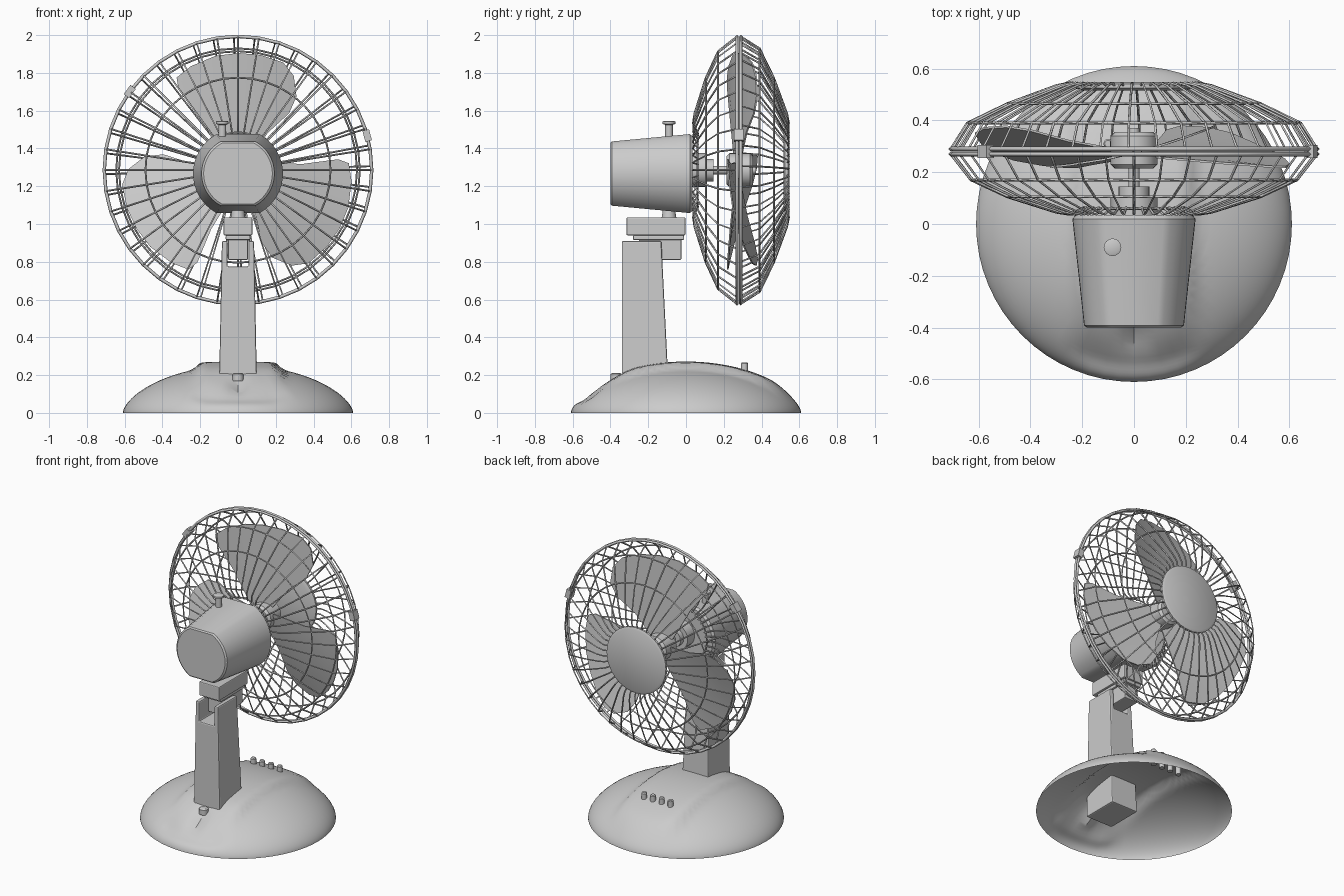
import bpy, bmesh, math
from mathutils import Vector

if "Cube" in bpy.data.objects:
    bpy.data.objects.remove(bpy.data.objects["Cube"])

CZ = 1.285          # fan axis height
TAU = math.tau
grey = bpy.data.materials.new("light_grey")
grey.diffuse_color = (0.6, 0.6, 0.6, 1)
grey.use_nodes = True
grey.node_tree.nodes["Principled BSDF"].inputs["Base Color"].default_value = grey.diffuse_color


def finish(name, bm, smooth=True, bevel=0.0):
    bmesh.ops.recalc_face_normals(bm, faces=bm.faces)
    me = bpy.data.meshes.new(name)
    bm.to_mesh(me)
    bm.free()
    ob = bpy.data.objects.new(name, me)
    bpy.context.collection.objects.link(ob)
    me.materials.append(grey)
    if smooth:
        bpy.ops.object.select_all(action='DESELECT')
        bpy.context.view_layer.objects.active = ob
        ob.select_set(True)
        bpy.ops.object.shade_smooth_by_angle(angle=math.radians(35))
    if bevel:
        m = ob.modifiers.new("bevel", 'BEVEL')
        m.width, m.segments = bevel, 2
    return ob


def loft(name, loops, smooth=True, bevel=0.0):
    """Skin a row of equal-length closed loops and cap both ends."""
    bm = bmesh.new()
    rows = [[bm.verts.new(p) for p in lp] for lp in loops]
    n = len(rows[0])
    for a, b in zip(rows, rows[1:]):
        for i in range(n):
            j = (i + 1) % n
            bm.faces.new((a[i], a[j], b[j], b[i]))
    bm.faces.new(rows[0])
    bm.faces.new(rows[-1])
    return finish(name, bm, smooth, bevel)


def turned(name, profile, centre, axis='Z', n=24):
    """Solid of revolution; profile is (radius, offset along axis)."""
    cx, cy, cz = centre
    loops = []
    for r, h in profile:
        lp = []
        for i in range(n):
            c, s = r * math.cos(TAU * i / n), r * math.sin(TAU * i / n)
            lp.append((cx + c, cy + s, cz + h) if axis == 'Z' else (cx + c, cy + h, cz + s))
        loops.append(lp)
    return loft(name, loops)


def box(name, x, y, z, bevel=0.006):
    def lp(h):
        return [(x[0], y[0], h), (x[1], y[0], h), (x[1], y[1], h), (x[0], y[1], h)]
    return loft(name, [lp(z[0]), lp(z[1])], False, bevel)


def wires(name, paths, radius, cyclic):
    cu = bpy.data.curves.new(name, 'CURVE')
    cu.dimensions = '3D'
    cu.bevel_depth, cu.bevel_resolution = radius, 0
    cu.use_fill_caps = True
    for path in paths:
        sp = cu.splines.new('POLY')
        sp.points.add(len(path) - 1)
        for p, co in zip(sp.points, path):
            p.co = (*co, 1)
        sp.use_cyclic_u = cyclic
    cu.materials.append(grey)
    ob = bpy.data.objects.new(name, cu)
    bpy.context.collection.objects.link(ob)


def polar(r, a, y):
    return (r * math.cos(a), y, CZ + r * math.sin(a))


# Base: open domed shell with a raised central band and a cord groove in front
def step(e0, e1, v):
    t = min(1, max(0, (v - e0) / (e1 - e0)))
    return t * t * (3 - 2 * t)


def dome(x, y):
    q = max(0, 1 - (x * x + y * y) / 0.61 ** 2)
    z = 0.252 * q ** 0.62
    band = 1 - step(0.19, 0.25, abs(x))
    z += band * min(0.02 + 0.3 * x * x, 0.035) * step(0.05, 0.5, q)
    z -= 0.035 * step(0.25, 0.5, -y) * step(0, 0.25, q) * band
    return max(0, z - 0.035 * math.exp(-(x / 0.035) ** 2 - ((y + 0.43) / 0.07) ** 2))


bm = bmesh.new()
SEG, RINGS = 64, 28
top = bm.verts.new((0, 0, dome(0, 0)))
prev = None
for k in range(1, RINGS + 1):
    r = 0.61 * math.sin(math.pi / 2 * k / RINGS)
    ring = []
    for i in range(SEG):
        x, y = r * math.cos(TAU * i / SEG), r * math.sin(TAU * i / SEG)
        ring.append(bm.verts.new((x, y, 0 if k == RINGS else dome(x, y))))
    for i in range(SEG):
        j = (i + 1) % SEG
        bm.faces.new((prev[i], ring[i], ring[j], prev[j]) if prev else (top, ring[i], ring[j]))
    prev = ring
finish("base_shell", bm)

# Speed buttons in a row, with stems reaching inside the shell
for i in range(4):
    turned("speed_button", [(0.018, 0.16), (0.018, 0.262), (0.013, 0.268)],
           (-0.1 + 0.2 * i / 3, 0.31, 0), n=12)
turned("base_screw", [(0.03, 0.17), (0.03, 0.205), (0.02, 0.212)], (0, -0.37, 0), n=16)

# Column: slotted tapering post, its back face leaning with height
outline = [(-0.102, 0.07), (0.102, 0.07), (0.085, 0.91), (0.056, 0.91),
           (0.056, 0.775), (-0.056, 0.775), (-0.056, 0.91), (-0.085, 0.91)]
loft("column", [[(x, -0.34, z) for x, z in outline],
                [(x, -0.085 - 0.05 * z, z) for x, z in outline]], False, 0.008)

# Tilt joint and neck
box("tilt_tongue", (-0.053, 0.053), (-0.25, -0.025), (0.81, 0.95))
box("tilt_collar", (-0.065, 0.065), (-0.28, -0.01), (0.915, 0.94))
box("tilt_block", (-0.076, 0.076), (-0.315, -0.003), (0.94, 1.035))
turned("neck", [(0.04, 1.03), (0.036, 1.05), (0.03, 1.1)], (0, -0.09, 0))

# Motor housing: round section with flattened top and bottom
def housing_loop(y, r, flat):
    a = math.asin(flat / r)
    angles = [-a + 2 * a * i / 16 for i in range(17)]
    angles += [math.pi + t for t in angles]
    return [(r * math.cos(t), y, 1.267 + r * math.sin(t)) for t in angles]


loft("motor_housing", [housing_loop(-0.4, 0.182, 0.162), housing_loop(-0.392, 0.193, 0.17),
                       housing_loop(0.02, 0.238, 0.209), housing_loop(0.035, 0.225, 0.197)])
turned("swing_knob", [(0.02, 1.44), (0.02, 1.525), (0.034, 1.53), (0.034, 1.542), (0.025, 1.546)],
       (-0.083, -0.09, 0), n=16)

# Drive parts on the axis
turned("cage_nut", [(0.09, 0.03), (0.09, 0.11), (0.06, 0.11), (0.06, 0.145)], (0, 0, CZ), 'Y', 20)
turned("shaft", [(0.022, 0.1), (0.022, 0.37)], (0, 0, CZ), 'Y', 12)
turned("blade_hub", [(0.075, 0.215), (0.09, 0.23), (0.09, 0.34), (0.075, 0.355)], (0, 0, CZ), 'Y')

# Blades: one pitched outline swept around the axis
blade = [(0.05, 0.05), (0.16, 0.2), (0.27, 0.3), (0.31, 0.39), (0.295, 0.5), (0.24, 0.57),
         (0.12, 0.61), (0, 0.62), (-0.12, 0.605), (-0.25, 0.55), (-0.325, 0.49),
         (-0.315, 0.43), (-0.2, 0.28), (-0.08, 0.06)]
for k in range(3):
    c, s = math.cos(TAU * k / 3), math.sin(TAU * k / 3)
    bm = bmesh.new()
    layers = []
    for d in (-0.004, 0.004):
        rows = []
        for f in (1.0, 0.66, 0.33):
            row = []
            for t, r in blade:
                t, r = t * f, 0.33 + (r - 0.33) * f
                y = 0.275 + 0.25 * t + 0.25 * t * t + d
                row.append(bm.verts.new((t * c - r * s, y, CZ + t * s + r * c)))
            rows.append(row)
        layers.append(rows)
    n = len(blade)
    for rows in layers:
        for a, b in zip(rows, rows[1:]):
            for i in range(n):
                bm.faces.new((a[i], a[(i + 1) % n], b[(i + 1) % n], b[i]))
        bm.faces.new(rows[-1])
    for i in range(n):
        j = (i + 1) % n
        bm.faces.new((layers[0][0][i], layers[0][0][j], layers[1][0][j], layers[1][0][i]))
    finish("blade", bm)

# Cage: radial wires, supporting hoops and the rim
SPOKES = 40
rear = [(0.19, 0.065), (0.25, 0.037), (0.30, 0.045), (0.49, 0.105), (0.63, 0.17), (0.708, 0.27)]
grille = [(0.19, 0.525), (0.25, 0.545), (0.30, 0.535), (0.49, 0.465), (0.645, 0.39), (0.708, 0.29)]
for name, prof, shift in (("rear_cage_wires", rear, 0.0), ("outer_cage_wires", grille, 0.03)):
    wires(name, [[polar(r, TAU * i / SPOKES + shift, y) for r, y in prof]
                 for i in range(SPOKES)], 0.005, False)
hoops = [rear[3], rear[4], grille[3], grille[4], (0.2, 0.06)]
wires("cage_hoops", [[polar(r, TAU * i / 40, y) for i in range(40)] for r, y in hoops], 0.005, True)
wires("cage_rim", [[polar(0.708, TAU * i / 40, y) for i in range(40)] for y in (0.27, 0.29)],
      0.009, True)
turned("cage_badge_disc", [(0.2, 0.515), (0.225, 0.525), (0.225, 0.54), (0.21, 0.548)],
       (0, 0, CZ), 'Y', 40)

# Rim clips
for deg in (15, 144):
    a = math.radians(deg)
    u, v = Vector((math.cos(a), 0, math.sin(a))), Vector((-math.sin(a), 0, math.cos(a)))
    mid = Vector((0, 0.28, CZ)) + u * 0.708
    corners = [(-1, -1), (1, -1), (1, 1), (-1, 1)]
    loft("rim_clip", [[mid + u * 0.018 * p + v * 0.03 * q + Vector((0, dy, 0))
                       for p, q in corners] for dy in (-0.025, 0.025)], False)
